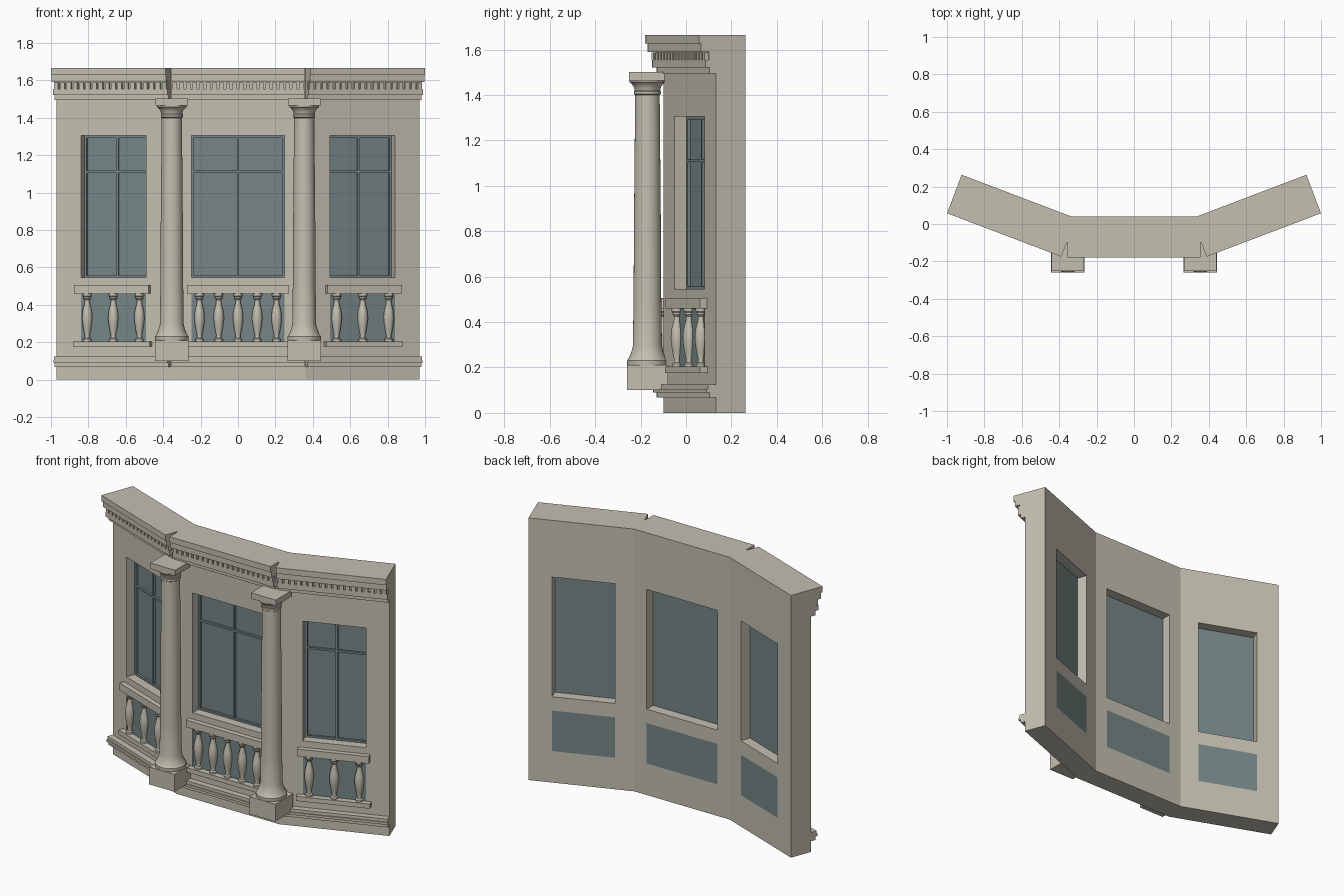
import bpy, bmesh, math
from mathutils import Matrix, Vector

if "Cube" in bpy.data.objects:
    bpy.data.objects.remove(bpy.data.objects["Cube"])


def material(name, rgb):
    m = bpy.data.materials.new(name)
    m.use_nodes = True
    m.diffuse_color = (*rgb, 1)
    m.node_tree.nodes["Principled BSDF"].inputs["Base Color"].default_value = (*rgb, 1)
    return m


STONE = material("warm_stone", (0.55, 0.52, 0.435))
GLASS = material("grey_blue_glass", (0.18, 0.235, 0.24))


def finish(name, bm, mat, smooth=False):
    bmesh.ops.recalc_face_normals(bm, faces=bm.faces)
    mesh = bpy.data.meshes.new(name)
    bm.to_mesh(mesh)
    bm.free()
    mesh.materials.append(mat)
    ob = bpy.data.objects.new(name, mesh)
    bpy.context.collection.objects.link(ob)
    if smooth:
        bpy.ops.object.select_all(action="DESELECT")
        bpy.context.view_layer.objects.active = ob
        ob.select_set(True)
        bpy.ops.object.shade_smooth_by_angle(angle=math.radians(35))
    return ob


def add_box(bm, frame, x, y, z):
    """Box from (low, high) pairs along the axes of a frame."""
    mid = Vector([sum(p) / 2 for p in (x, y, z)])
    size = [p[1] - p[0] for p in (x, y, z)]
    bmesh.ops.create_cube(bm, size=1, matrix=frame @ Matrix.Translation(mid) @ Matrix.Diagonal((*size, 1)))


def add_lathe(bm, frame, profile, steps):
    """Closed turned shape from (radius, height) pairs."""
    rings = []
    for r, z in profile:
        rings.append([bm.verts.new(frame @ Vector((r * math.cos(a), r * math.sin(a), z)))
                      for a in (2 * math.pi * i / steps for i in range(steps))])
    for low, high in zip(rings, rings[1:]):
        for i in range(steps):
            j = (i + 1) % steps
            bm.faces.new((low[i], low[j], high[j], high[i]))
    bm.faces.new(rings[0])
    bm.faces.new(rings[-1])


# Three wall bays: each frame sits mid-bay on the front wall plane, y runs inward
ANGLE = math.radians(20.8)
CORNER, FRONT, THICK, HEIGHT = 0.36, -0.10, 0.14, 1.665
SIDE = 0.654
ca, sa = math.cos(ANGLE), math.sin(ANGLE)


def side_frame(s):
    return (Matrix.Translation((s * (CORNER + ca * SIDE / 2), FRONT + sa * SIDE / 2, 0))
            @ Matrix.Rotation(s * ANGLE, 4, "Z"))


# name, frame, half length, half opening, baluster count, baluster spacing
BAYS = [
    ("centre", Matrix.Translation((0, FRONT, 0)), 0.355, 0.248, 5, 0.103),
    ("left", side_frame(1), SIDE / 2, 0.187, 3, 0.149),
    ("right", side_frame(-1), SIDE / 2, 0.187, 3, 0.149),
]
WINDOW = (0.545, 1.305)
NICHE = (0.2, 0.457)

# Wall: bent plan extruded upward
end = Vector((CORNER + ca * SIDE, FRONT + sa * SIDE))
back_end = end + Vector((-sa, ca)) * THICK
back_corner = Vector((CORNER - THICK * math.tan(ANGLE / 2), FRONT + THICK))
half = [Vector((CORNER, FRONT)), end, back_end, back_corner]
plan = half + [Vector((-p.x, p.y)) for p in reversed(half)]
bm = bmesh.new()
face = bm.faces.new([bm.verts.new((p.x, p.y, 0)) for p in plan])
top = bmesh.ops.extrude_face_region(bm, geom=[face])["geom"]
bmesh.ops.translate(bm, vec=(0, 0, HEIGHT), verts=[v for v in top if isinstance(v, bmesh.types.BMVert)])
wall = finish("wall", bm, STONE)

# Openings cut through the wall
bm = bmesh.new()
for _, frame, _, w, _, _ in BAYS:
    for z in (WINDOW, NICHE):
        add_box(bm, frame, (-w, w), (-0.1, THICK + 0.1), z)
cutter = finish("opening_cutter", bm, STONE)
cutter.hide_render = True
cutter.hide_viewport = True
cut = wall.modifiers.new("openings", "BOOLEAN")
cut.operation = "DIFFERENCE"
cut.solver = "EXACT"
cut.object = cutter

# Mouldings: (projection, bottom, top)
CORNICE = [(0.03, 1.495, 1.522), (0.05, 1.522, 1.555), (0.034, 1.555, 1.59),
           (0.07, 1.59, 1.628), (0.08, 1.628, HEIGHT)]
PLINTH = [(0.03, 0.068, 0.09), (0.045, 0.09, 0.105), (0.038, 0.105, 0.124)]
BALUSTER = [(0.022, 0.2), (0.022, 0.216), (0.014, 0.222), (0.013, 0.236), (0.019, 0.262),
            (0.026, 0.305), (0.028, 0.335), (0.024, 0.37), (0.014, 0.408), (0.013, 0.425),
            (0.02, 0.434), (0.02, 0.442), (0.024, 0.447), (0.024, 0.465)]

for name, frame, h, w, count, gap in BAYS:
    # Cornice and base mouldings
    for part, layers in (("cornice", CORNICE), ("base_moulding", PLINTH)):
        bm = bmesh.new()
        for out, low, high in layers:
            add_box(bm, frame, (-h, h), (-out, 0), (low, high))
        finish(f"{name}_{part}", bm, STONE)

    # Dentil row
    bm = bmesh.new()
    n = round(2 * h / 0.036)
    step = 2 * h / n
    for i in range(n):
        x = -h + (i + 0.5) * step
        add_box(bm, frame, (x - step * 0.33, x + step * 0.33), (-0.052, -0.03), (1.555, 1.588))
    finish(f"{name}_dentils", bm, STONE)

    # Balustrade rails
    bm = bmesh.new()
    add_box(bm, frame, (-w - 0.026, w + 0.026), (-0.032, 0.01), (0.46, 0.505))
    add_box(bm, frame, (-w - 0.032, w + 0.032), (-0.034, 0.01), (0.176, 0.205))
    finish(f"{name}_balustrade_rails", bm, STONE)

    # Turned balusters
    bm = bmesh.new()
    for i in range(count):
        x = (i - (count - 1) / 2) * gap
        add_lathe(bm, frame @ Matrix.Translation((x, -0.003, 0)), BALUSTER, 16)
    finish(f"{name}_balusters", bm, STONE, smooth=True)

    # Panel behind the balusters, flush with the back
    bm = bmesh.new()
    add_box(bm, frame, (-w, w), (0.004, THICK), NICHE)
    finish(f"{name}_lower_panel", bm, GLASS)

    # Window pane, frame and glazing bars
    bm = bmesh.new()
    low, high = WINDOW
    add_box(bm, frame, (-w, w), (0.07, 0.076), WINDOW)
    bar, depth = 0.012, (0.056, 0.072)
    for x in (-w, -bar / 2, w - bar):
        add_box(bm, frame, (x, x + bar), depth, WINDOW)
    for z in (low, 1.105, high - bar):
        add_box(bm, frame, (-w, w), depth, (z, z + bar))
    finish(f"{name}_window", bm, GLASS)

# Columns at the two corners
SHAFT = [(0.088, 0.205), (0.09, 0.215), (0.09, 0.23), (0.084, 0.238), (0.08, 0.245), (0.071, 0.268),
         (0.064, 0.295), (0.061, 0.5), (0.059, 0.85), (0.054, 1.4), (0.059, 1.404), (0.059, 1.416),
         (0.056, 1.42), (0.06, 1.436), (0.07, 1.45), (0.079, 1.457), (0.079, 1.47)]
for name, s in (("left", 1), ("right", -1)):
    frame = Matrix.Translation((s * 0.354, -0.17, 0))
    bm = bmesh.new()
    add_lathe(bm, frame, SHAFT, 32)
    finish(f"{name}_column_shaft", bm, STONE, smooth=True)
    bm = bmesh.new()
    add_box(bm, frame, (-0.09, 0.09), (-0.09, 0.09), (0.1, 0.21))
    finish(f"{name}_column_plinth", bm, STONE)
    bm = bmesh.new()
    add_box(bm, frame, (-0.087, 0.087), (-0.08, 0.075), (1.465, 1.502))
    finish(f"{name}_column_abacus", bm, STONE)
